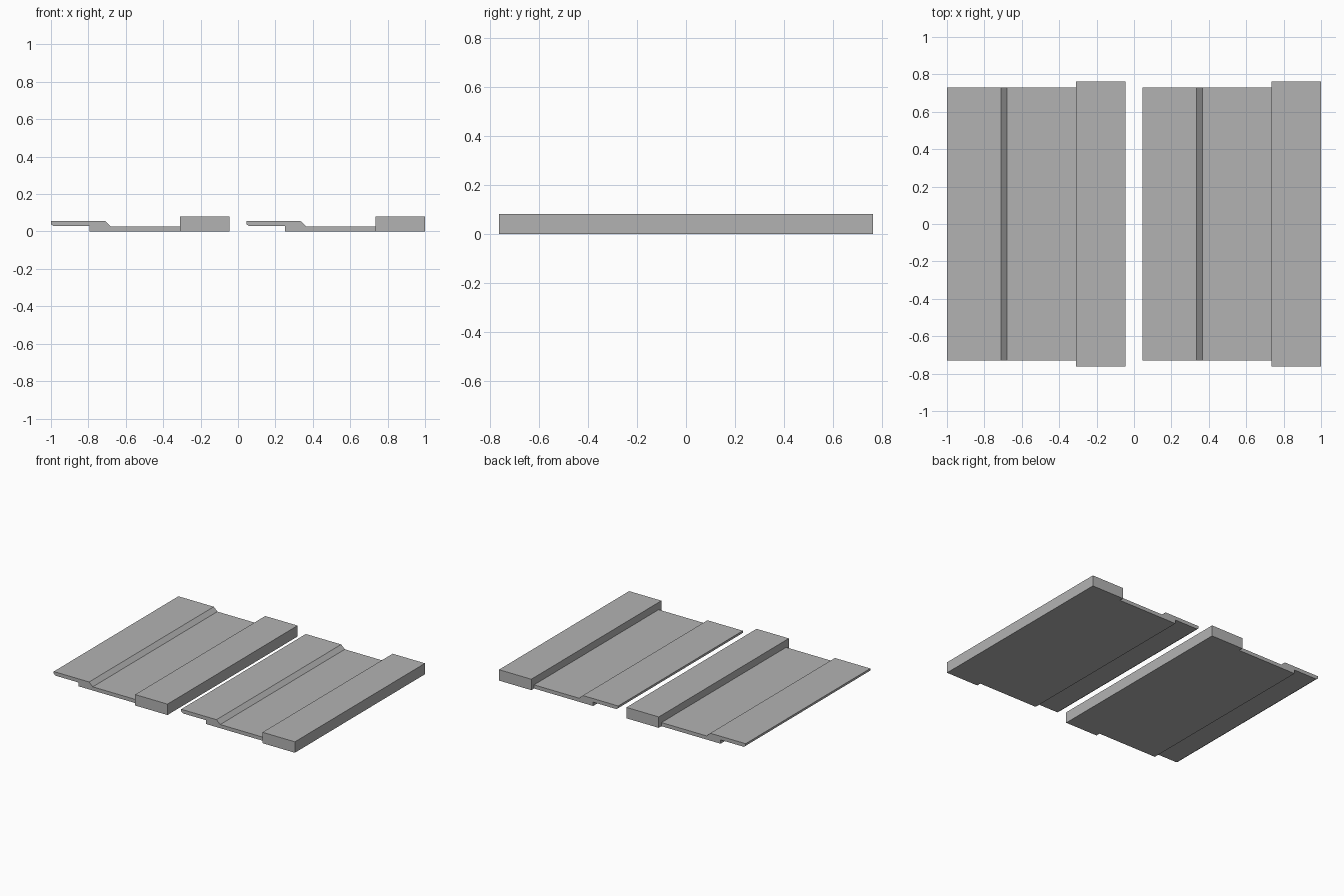
import bpy
import bmesh

cube = bpy.data.objects.get("Cube")
if cube:
    bpy.data.objects.remove(cube, do_unlink=True)

grey = bpy.data.materials.new("plain_grey")
grey.use_nodes = True
colour = (0.45, 0.45, 0.45, 1)
grey.diffuse_color = colour
grey.node_tree.nodes["Principled BSDF"].inputs["Base Color"].default_value = colour


def extrude_profile(name, points, half_depth, offset):
    """Closed x-z outline, extruded along y."""
    bm = bmesh.new()
    face = bm.faces.new([bm.verts.new((x + offset, -half_depth, z)) for x, z in points])
    result = bmesh.ops.extrude_face_region(bm, geom=[face])
    moved = [v for v in result["geom"] if isinstance(v, bmesh.types.BMVert)]
    bmesh.ops.translate(bm, verts=moved, vec=(0, 2 * half_depth, 0))
    bmesh.ops.recalc_face_normals(bm, faces=bm.faces)
    mesh = bpy.data.meshes.new(name)
    bm.to_mesh(mesh)
    bm.free()
    mesh.materials.append(grey)
    obj = bpy.data.objects.new(name, mesh)
    bpy.context.collection.objects.link(obj)


# Board with an overhanging raised lip, and a thicker bar along its edge
board = [(-0.795, 0), (-0.31, 0), (-0.31, 0.027), (-0.68, 0.027), (-0.71, 0.055),
         (-1, 0.055), (-1, 0.039), (-0.985, 0.028), (-0.795, 0.028)]
bar = [(-0.31, 0), (-0.045, 0), (-0.045, 0.081), (-0.31, 0.081)]

for side, offset in (("right", 0), ("left", 1.045)):
    extrude_profile(side + "_lapped_board", board, 0.73, offset)
    extrude_profile(side + "_edge_bar", bar, 0.762, offset)
